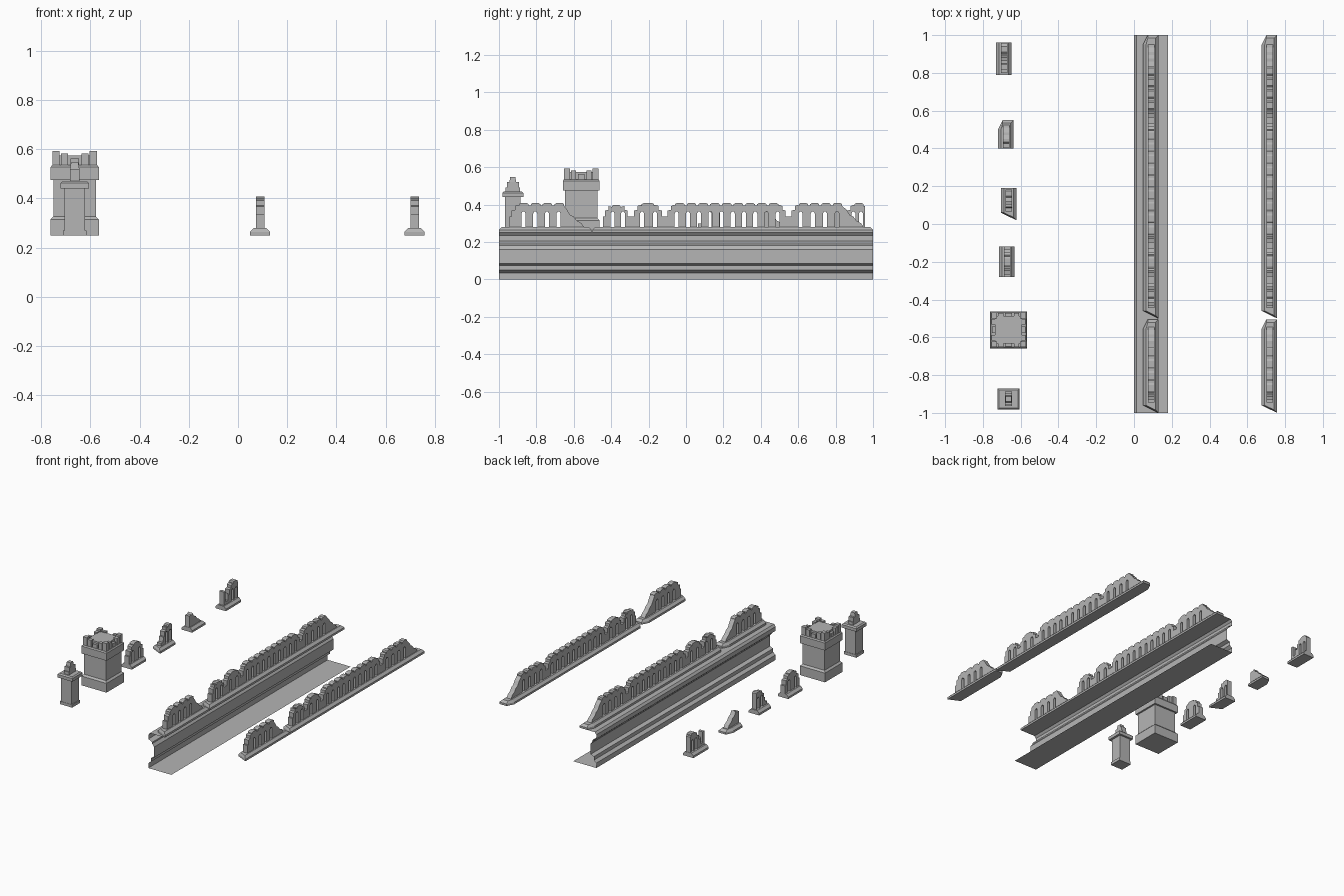
import bpy
import bmesh

old = bpy.data.objects.get("Cube")
if old:
    bpy.data.objects.remove(old, do_unlink=True)

stone = bpy.data.materials.new("grey_stone")
stone.use_nodes = True
GREY = (0.46, 0.46, 0.46, 1)
stone.diffuse_color = GREY
stone.node_tree.nodes["Principled BSDF"].inputs["Base Color"].default_value = GREY

GROUND = 0.25   # level on which the ornaments stand
SLAB = 0.28     # top of the ornament bases
TOP = 0.408     # crest height


def finish(bm, name, closed=True):
    if closed:
        bmesh.ops.recalc_face_normals(bm, faces=bm.faces)
    mesh = bpy.data.meshes.new(name)
    bm.to_mesh(mesh)
    bm.free()
    mesh.materials.append(stone)
    obj = bpy.data.objects.new(name, mesh)
    bpy.context.collection.objects.link(obj)
    return obj


def loft(bm, lower, upper):
    """Closed solid between two matching loops."""
    a = [bm.verts.new(p) for p in lower]
    b = [bm.verts.new(p) for p in upper]
    bm.faces.new(a[::-1])
    bm.faces.new(b)
    for i in range(len(a)):
        j = (i + 1) % len(a)
        bm.faces.new((a[i], a[j], b[j], b[i]))


def block(bm, cx, cy, hx, hy, z0, z1, taper=0.0):
    """Box with half sizes hx, hy; the top shrinks by taper."""
    def ring(d, z):
        return [(cx + sx * (hx - d), cy + sy * (hy - d), z)
                for sx, sy in ((-1, -1), (1, -1), (1, 1), (-1, 1))]
    loft(bm, ring(0, z0), ring(taper, z1))


# Open moulding sheet with a floor, a recessed wall and a deck
def moulding():
    profile = [(.18, 0), (0, 0), (0, .035), (.02, .05), (.02, .075),
               (.045, .085), (.045, .16), (.03, .18), (.03, .19),
               (.01, .2), (0, .205), (0, .235), (.012, .25), (.128, .25)]
    bm = bmesh.new()
    ends = [[bm.verts.new((x, y, z)) for x, z in profile] for y in (-1, 1)]
    for i in range(len(profile) - 1):
        bm.faces.new((ends[0][i], ends[0][i + 1], ends[1][i + 1], ends[1][i]))
    finish(bm, "moulding", closed=False)


# Bevelled base of an ornament, optionally mitred at its ends
def base(name, x, ya, yb, mitre_start, mitre_end):
    w = .082
    plan = [(w, ya), (w, yb)]
    plan += [(.025, yb), (0, yb - .05)] if mitre_end else [(0, yb)]
    plan += [(0, ya + .04)] if mitre_start else [(0, ya)]

    def ring(z, inset):
        pts = []
        for px, py in plan:
            qx = min(max(px, inset), w - inset)
            lo = ya + (inset if mitre_start else 0)
            hi = yb - (inset if mitre_end else 0)
            pts.append((x + qx, min(max(py, lo), hi), z))
        return pts
    bm = bmesh.new()
    loft(bm, ring(GROUND, 0), ring(.264, 0))
    loft(bm, ring(.264, 0), ring(SLAB, .016))
    finish(bm, name + "_base")


def rising(y, h=TOP):
    """Stepped start of a hump."""
    return [(y, .335), (y + .012, .335), (y + .012, .368), (y + .03, .372),
            (y + .03, .392), (y + .045, h - .01)]


def falling(y, h=TOP):
    return [(2 * y - p, z) for p, z in reversed(rising(y, h))]


def crest(y0, y1, h=TOP):
    """Row of chamfered merlons."""
    n = max(1, round((y1 - y0) / .06))
    p = (y1 - y0) / n
    pts = []
    for i in range(n):
        a = y0 + i * p
        pts += [(a + .1 * p, h - .014), (a + .1 * p, h - .006), (a + .24 * p, h),
                (a + .76 * p, h), (a + .9 * p, h - .006), (a + .9 * p, h - .014)]
    return pts


def hump(y0, y1, h=TOP):
    return rising(y0, h) + crest(y0 + .045, y1 - .045, h) + falling(y1, h)


def tail(y):
    """Curved drop that ends a run."""
    return [(y, .37), (y + .015, .345), (y + .035, .335), (y + .05, .315),
            (y + .075, .3), (y + .09, SLAB)]


def slots(y0, y1):
    """Centres of evenly spaced openings."""
    n = max(1, round((y1 - y0) / .06))
    return [y0 + (i + .5) * (y1 - y0) / n for i in range(n)]


# Upright pierced panel made from one side outline
def panel(name, x, top, holes):
    foot = GROUND + .02
    outline = [(top[0][0], foot)] + top + [(top[-1][0], foot)]
    for c in sorted(holes, reverse=True):
        outline += [(c + .011, foot), (c + .011, .352), (c + .005, .362),
                    (c - .005, .362), (c - .011, .352), (c - .011, foot)]
    bm = bmesh.new()
    loft(bm, [(x + .026, y, z) for y, z in outline],
         [(x + .06, y, z) for y, z in outline])
    finish(bm, name + "_panel")


def ornament(name, x, ya, yb, top, holes, start=False, end=False):
    base(name, x, ya, yb, start, end)
    panel(name, x, top, holes)


moulding()

# Long and short cresting runs, on the moulding and standing alone
for label, x in (("mounted", .048), ("loose", .676)):
    long_top = (hump(-.445, -.3, .398) + hump(-.29, -.117) + hump(-.11, .545)
                + rising(.552) + crest(.597, .84) + tail(.86))
    ornament(label + "_long_crest", x, -.5, 1, long_top,
             slots(-.42, -.31) + slots(-.27, -.13) + slots(-.08, .52)
             + slots(.58, .84), True, True)
    short_top = rising(-.945) + crest(-.9, -.645) + tail(-.635)
    ornament(label + "_short_crest", x, -1, -.505, short_top,
             slots(-.9, -.65), True, True)

# Separate sample pieces
X = -.73
ornament("post_piece", X, .79, .96,
         [(.8, .375), (.82, .375), (.82, .3), (.845, .3), (.845, .35)]
         + rising(.85) + crest(.895, .955) + [(.958, .39)], [.895, .935])
ornament("end_piece", X + .01, .4, .55,
         [(.402, .36), (.425, .36)] + tail(.435), [], end=True)
ornament("start_piece", X + .025, .02, .19,
         [(.065, .3), (.085, .3)] + rising(.09, .4) + crest(.135, .188, .4),
         [.125, .165], start=True)
ornament("middle_piece", X + .015, -.28, -.12, hump(-.28, -.12), slots(-.27, -.13))

# Square tower
bm = bmesh.new()
tx, ty = -.664, -.56
block(bm, tx, ty, .098, .098, GROUND, .315)
block(bm, tx, ty, .098, .098, .315, .327, .012)
block(bm, tx, ty, .086, .086, .327, .475)
block(bm, tx, ty, .098, .098, .475, .527)
block(bm, tx, ty, .098, .098, .527, .535, .006)
finish(bm, "tower_body")

# Tower battlements
bm = bmesh.new()
block(bm, tx, ty, .072, .072, .535, .575)
for s in (-1, 1):
    for t in (-1, 1):
        block(bm, tx + s * .076, ty + t * .076, .015, .015, .535, .592)
        block(bm, tx + s * .042, ty + t * .078, .014, .012, .535, .582)
        block(bm, tx + s * .078, ty + t * .042, .012, .014, .535, .582)
    block(bm, tx + s * .08, ty, .009, .018, .535, .562)
    block(bm, tx, ty + s * .08, .018, .009, .535, .562)
finish(bm, "tower_battlements")

# Small pillar with a cap and pinnacle
bm = bmesh.new()
px, py = -.664, -.926
block(bm, px, py, .048, .044, GROUND, .27)
block(bm, px, py, .042, .042, .27, .44)
block(bm, px, py, .058, .056, .44, .462)
block(bm, px, py, .058, .056, .462, .47, .008)
block(bm, px, py, .019, .038, .47, .49)
block(bm, px, py, .019, .032, .49, .52)
block(bm, px, py, .019, .018, .52, .546, .004)
finish(bm, "pillar")
